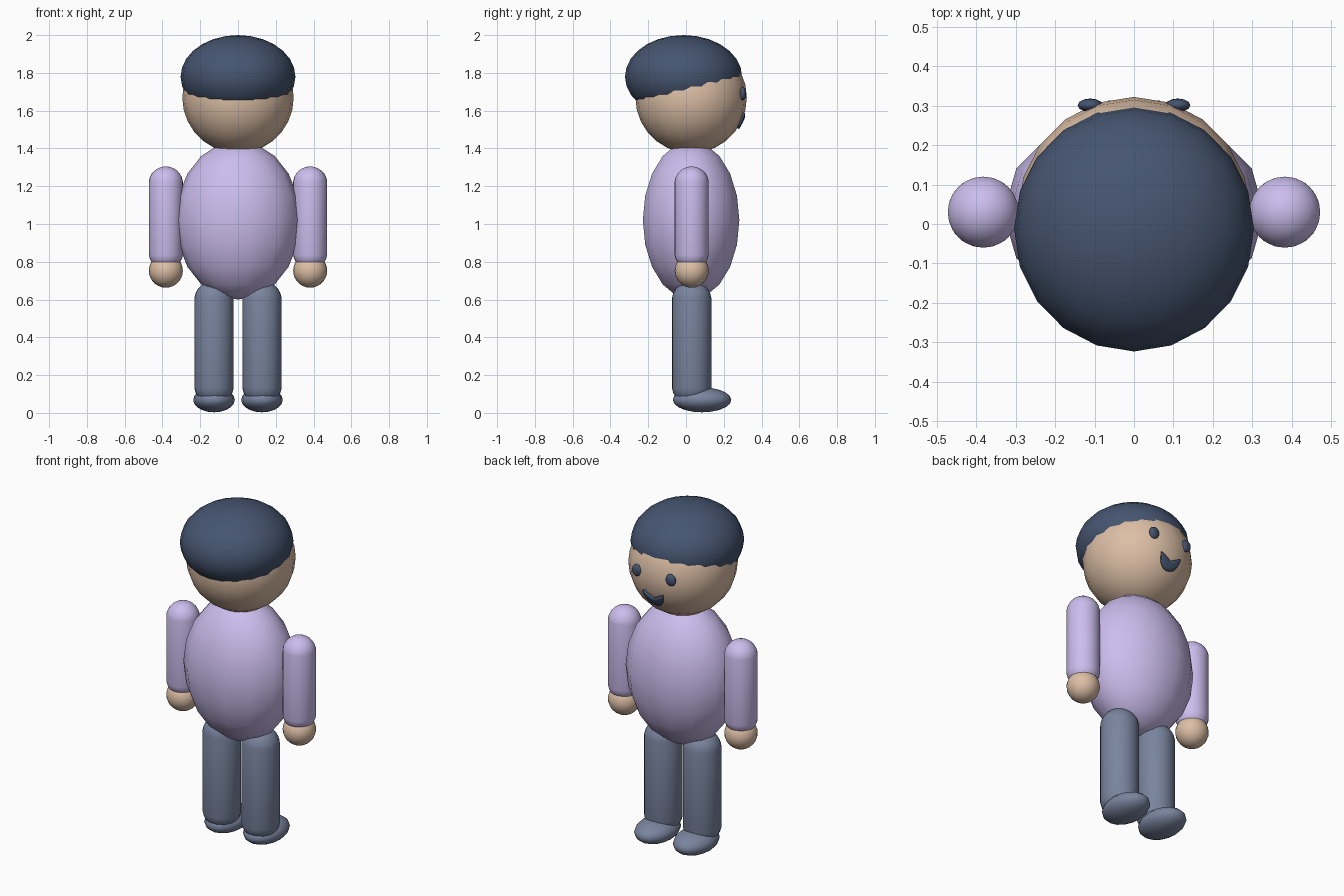
import bpy, bmesh, math
from mathutils import Matrix

if "Cube" in bpy.data.objects:
    bpy.data.objects.remove(bpy.data.objects["Cube"])


def mat(name, rgb):
    m = bpy.data.materials.new(name)
    m.diffuse_color = (*rgb, 1)
    m.use_nodes = True
    m.node_tree.nodes["Principled BSDF"].inputs["Base Color"].default_value = m.diffuse_color
    return m


SKIN = mat("skin_tone", (0.72, 0.52, 0.38))
SHIRT = mat("lilac", (0.60, 0.51, 0.85))
TROUSER = mat("slate", (0.19, 0.23, 0.34))
DARK = mat("navy", (0.06, 0.09, 0.16))


def finish(name, bm, material):
    me = bpy.data.meshes.new(name)
    bmesh.ops.recalc_face_normals(bm, faces=bm.faces)
    for f in bm.faces:
        f.smooth = True
    bm.to_mesh(me)
    bm.free()
    me.materials.append(material)
    ob = bpy.data.objects.new(name, me)
    bpy.context.collection.objects.link(ob)
    return ob


def ellipsoid(name, loc, radii, material, segs=20, rings=14):
    bm = bmesh.new()
    # quarter turn puts a vertex on the y axis
    bmesh.ops.create_uvsphere(bm, u_segments=segs, v_segments=rings, radius=1,
                              matrix=Matrix.Rotation(math.pi / 2, 4, 'Z'))
    bmesh.ops.scale(bm, vec=radii, verts=bm.verts)
    ob = finish(name, bm, material)
    ob.location = loc
    return ob


def capsule(name, x, y, z0, z1, r, material):
    # odd ring count: the middle band stretches into the straight wall
    bm = bmesh.new()
    bmesh.ops.create_uvsphere(bm, u_segments=24, v_segments=13, radius=r)
    k = 1 / math.cos(math.pi / 26)
    for v in bm.verts:
        v.co.x *= k
        v.co.y *= k
        v.co.z += (z1 - r) if v.co.z > 0 else (z0 + r)
    ob = finish(name, bm, material)
    ob.location = (x, y, 0)
    return ob


# Head, hair and torso
HEAD, HEAD_R = (0, 0.027, 1.67), 0.295
ellipsoid("head", HEAD, (HEAD_R,) * 3, SKIN)
ellipsoid("hair", (0, -0.013, 1.78), (0.304, 0.31, 0.22), DARK)
ellipsoid("torso", (0, 0.027, 1.02), (0.331, 0.262, 0.42), SHIRT, 14, 10)

# Paired parts
for side, s in (("left", -1), ("right", 1)):
    capsule(side + "_arm", s * 0.382, 0.03, 0.757, 1.305, 0.09, SHIRT)
    ellipsoid(side + "_hand", (s * 0.382, 0.03, 0.753), (0.09,) * 3, SKIN, 20, 14)
    capsule(side + "_leg", s * 0.127, 0.03, 0.04, 0.70, 0.104, TROUSER)
    ellipsoid(side + "_foot", (s * 0.127, 0.085, 0.069), (0.11, 0.155, 0.066), TROUSER, 16, 10)
    ellipsoid(side + "_eye", (s * 0.111, 0.301, 1.69), (0.032, 0.017, 0.035), DARK, 12, 8)

# Smiling mouth: thin crescent wrapped on the head
bm = bmesh.new()
N = 12
rows = []
for i in range(N + 1):
    t = -1 + 2 * i / N
    x = 0.065 * t
    top = 1.588 - 0.034 * (1 - abs(t))
    low = 1.583 - 0.078 * math.sqrt(max(0, 1 - t * t))
    col = []
    for j in range(4):
        z = top + (low - top) * j / 3
        y = HEAD[1] + math.sqrt(HEAD_R ** 2 - x * x - (z - HEAD[2]) ** 2)
        col.append(bm.verts.new((x, y + 0.004, z)))
    rows.append(col)
for a, b in zip(rows, rows[1:]):
    for j in range(3):
        bm.faces.new((a[j], a[j + 1], b[j + 1], b[j]))
mouth = finish("mouth", bm, DARK)
sol = mouth.modifiers.new("thickness", 'SOLIDIFY')
sol.thickness = 0.012
sol.offset = 0
